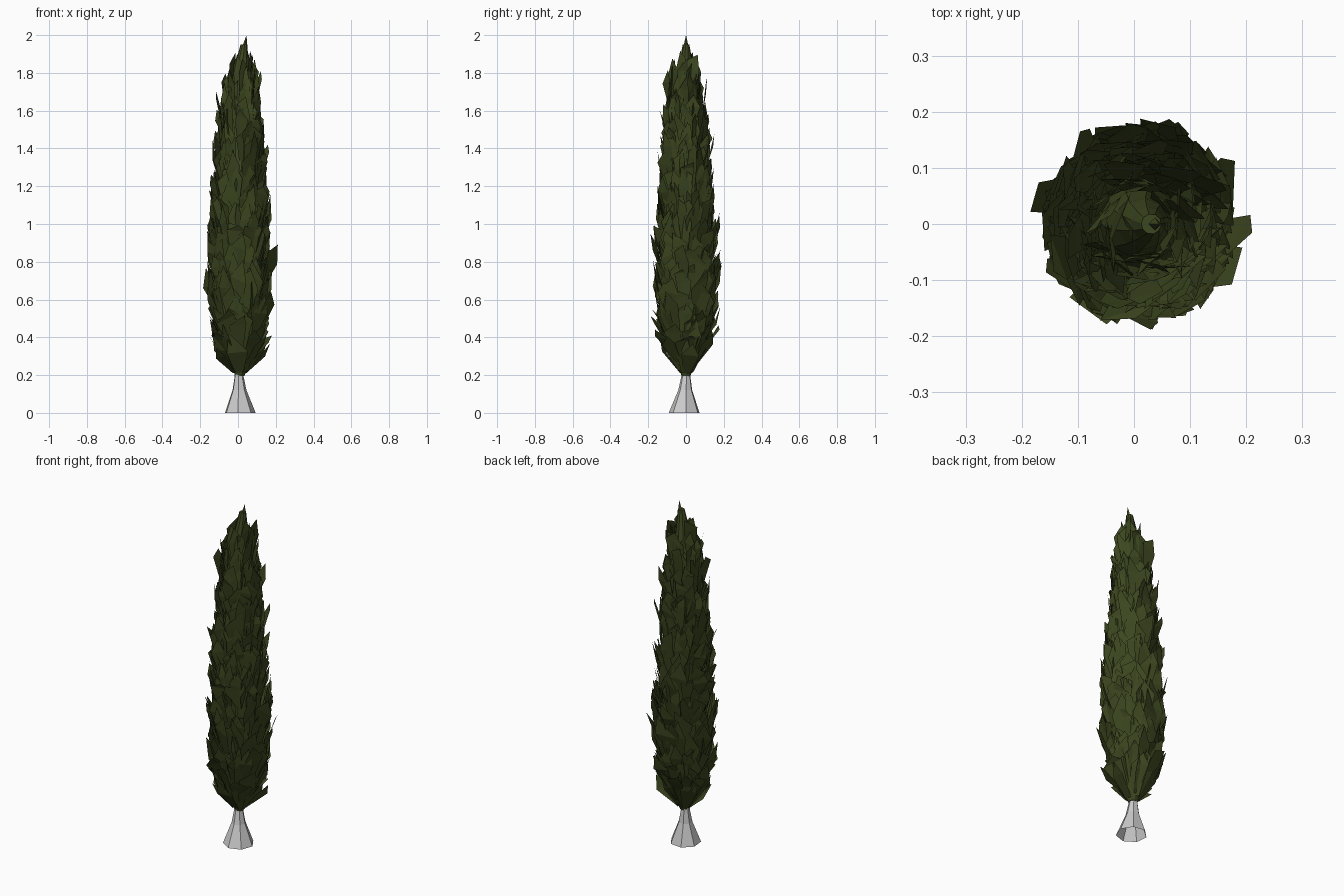
import bpy, bmesh, math, random
from mathutils import Vector

if "Cube" in bpy.data.objects:
    bpy.data.objects.remove(bpy.data.objects["Cube"])

random.seed(5)
U = random.uniform

# Foliage envelope: (height, typical outer radius)
PROFILE = [(0.19, 0.03), (0.25, 0.065), (0.32, 0.10), (0.40, 0.13), (0.60, 0.15),
           (0.85, 0.15), (1.05, 0.142), (1.25, 0.122), (1.45, 0.106), (1.65, 0.086),
           (1.75, 0.07), (1.85, 0.05), (1.95, 0.025), (2.0, 0.005)]


def radius(z):
    for (z0, r0), (z1, r1) in zip(PROFILE, PROFILE[1:]):
        if z <= z1:
            return r0 + (r1 - r0) * max(0, z - z0) / (z1 - z0)
    return PROFILE[-1][1]


def axis_x(z):
    # The crown leans slightly to +x near the tip
    return 0.01 + 0.025 * max(0, (z - 1.7) / 0.3)


def at(angle, r, z, side=0.0):
    c, s = math.cos(angle), math.sin(angle)
    return Vector((axis_x(z) + r * c - side * s, r * s + side * c, z))


def finish(bm, name, material=None):
    mesh = bpy.data.meshes.new(name)
    bm.to_mesh(mesh)
    bm.free()
    obj = bpy.data.objects.new(name, mesh)
    bpy.context.collection.objects.link(obj)
    if material:
        mesh.materials.append(material)
    return obj


def loft(bm, rings, caps):
    # Joins rings of points with quads, optionally capping both ends
    rows = [[bm.verts.new(p) for p in ring] for ring in rings]
    n = len(rows[0])
    for a, b in zip(rows, rows[1:]):
        for i in range(n):
            j = (i + 1) % n
            bm.faces.new((a[i], a[j], b[j], b[i]))
    if caps:
        bm.faces.new(rows[0][::-1])
        bm.faces.new(rows[-1])


green = bpy.data.materials.new("foliage_green")
green.diffuse_color = (0.046, 0.063, 0.014, 1)
green.use_nodes = True
green.node_tree.nodes["Principled BSDF"].inputs["Base Color"].default_value = green.diffuse_color

# Flared seven-sided trunk, open underneath
bm = bmesh.new()
rings = []
for z, r in [(0, 0.084), (0.12, 0.038), (0.19, 0.025), (0.3, 0.022)]:
    k = 1 - min(z / 0.2, 1)
    rings.append([(0.005 + 0.005 * k + r * math.cos(a), -0.008 * k + r * math.sin(a), z)
                  for a in (math.tau * i / 7 + 0.1 for i in range(7))])
loft(bm, rings, False)
finish(bm, "trunk")

# Inner foliage body that closes the gaps between leaves
bm = bmesh.new()
loft(bm, [[at(math.tau * i / 10 + 0.15 * k, radius(z) * 0.72, z) for i in range(10)]
          for k, z in enumerate([0.195, 0.25, 0.32, 0.42, 0.6, 0.85, 1.1, 1.3, 1.5,
                                 1.65, 1.78, 1.88, 1.95])], True)
finish(bm, "inner_foliage", green)


def leaf(bm, angle, z0, length, width, r_tip, slant, yaw):
    # Large card: narrow foot, high uneven shoulders, off-centre tip
    z1 = min(z0 + length, 1.98)
    length = z1 - z0
    r0 = min(radius(z0) * 0.74, r_tip)
    zm = z0 + length * 0.68
    rm = r0 + (r_tip - r0) * 0.68 + 0.004
    pts = [at(angle, r0, z0, -width * 0.2),
           at(angle, r0, z0, width * 0.2),
           at(angle, rm + yaw, zm + U(-0.2, 0.22) * length, width * 0.5),
           at(angle, r_tip + slant * yaw, z1, slant * width),
           at(angle, rm - yaw, zm + U(-0.2, 0.22) * length, -width * 0.5)]
    v = [bm.verts.new(p) for p in pts]
    bm.faces.new((v[0], v[1], v[2], v[4]))
    bm.faces.new((v[4], v[2], v[3]))


# Spiral of overlapping upright leaves
bm = bmesh.new()
COUNT = 340
for i in range(COUNT):
    t = i / COUNT
    z0 = 0.21 + 1.45 * t ** 1.08
    length = U(0.17, 0.3) * (1 - 0.15 * t)
    r_tip = radius(min(z0 + length * 0.8, 2)) * U(0.95, 1.15) + U(0, 0.012)
    leaf(bm, i * 2.39996 + U(-0.3, 0.3), z0, length, U(0.08, 0.125) * (1 - 0.35 * t),
         r_tip, U(-0.5, 0.5), U(-0.024, 0.024))

# Splayed skirt leaves at the bottom
for i in range(14):
    z0 = 0.21 + 0.05 * (i % 4)
    leaf(bm, i * 2.39996 + U(-0.2, 0.2), z0, U(0.13, 0.22), U(0.07, 0.11),
         U(0.13, 0.17) + 0.012 * (i % 4), U(-0.45, 0.45), U(-0.02, 0.02))

# Bold tips that break the silhouette
for i in range(40):
    z0 = 0.32 + 0.032 * i
    leaf(bm, i * 2.39996 + 1, z0, U(0.22, 0.28), U(0.07, 0.1) * (1 - 0.006 * i),
         radius(z0 + 0.2) + U(0.025, 0.05), U(-0.45, 0.45), U(-0.02, 0.02))

# Crown tuft
for i in range(6):
    leaf(bm, i * 2.39996, 1.66 + 0.012 * i, U(0.14, 0.22), 0.055, U(0.03, 0.055),
         U(-0.4, 0.4), U(-0.01, 0.01))
base = [bm.verts.new(at(math.tau * i / 4, 0.036, 1.84)) for i in range(4)]
top = bm.verts.new((0.045, 0, 2.0))
for i in range(4):
    bm.faces.new((base[i], base[(i + 1) % 4], top))
finish(bm, "leaves", green)
